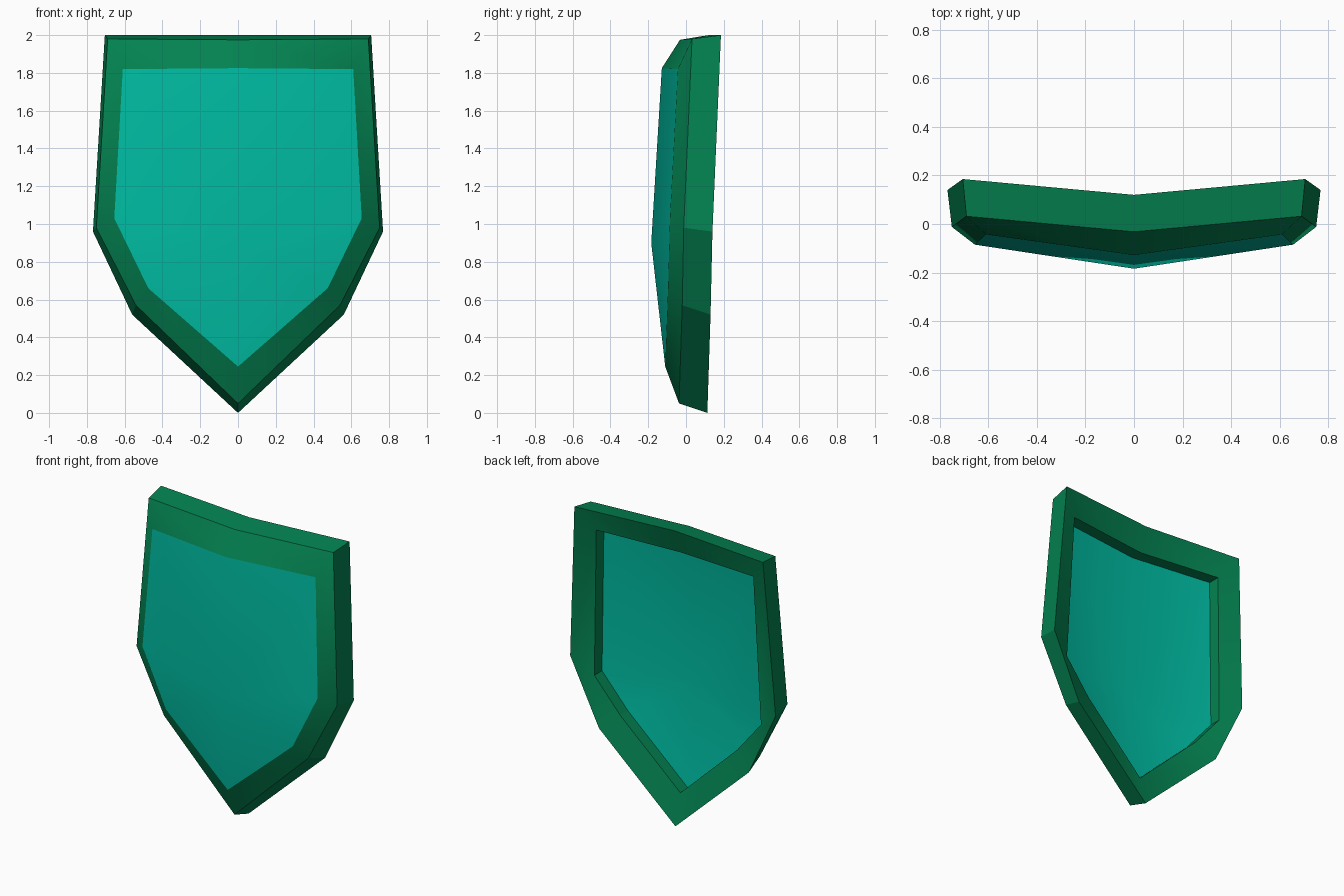
import bpy
import bmesh
from mathutils import Vector

if "Cube" in bpy.data.objects:
    bpy.data.objects.remove(bpy.data.objects["Cube"])


def material(name, rgb):
    m = bpy.data.materials.new(name)
    m.diffuse_color = (*rgb, 1)
    m.use_nodes = True
    m.node_tree.nodes["Principled BSDF"].inputs["Base Color"].default_value = m.diffuse_color
    return m


green = material("dark green", (0.001, 0.225, 0.082))
teal = material("teal", (0.0, 0.5, 0.36))


def ring(half):
    """Close a half outline (top middle ... bottom tip) by mirroring it in x."""
    pts = [Vector(p) for p in half]
    return pts + [Vector((-p.x, p.y, p.z)) for p in pts[-2:0:-1]]


def bridge(bm, a, b):
    n = len(a)
    for i in range(n):
        j = (i + 1) % n
        bm.faces.new((a[i], a[j], b[j], b[i])).smooth = True


def sharpen(bm, pairs):
    for a, b in pairs:
        bm.edges.get((a, b)).smooth = False


def finish(bm, name, mat):
    bmesh.ops.recalc_face_normals(bm, faces=bm.faces)
    me = bpy.data.meshes.new(name)
    bm.to_mesh(me)
    bm.free()
    ob = bpy.data.objects.new(name, me)
    bpy.context.collection.objects.link(ob)
    me.materials.append(mat)


# Half outlines: top middle, top corner, widest point, lower corner, tip
back_outer = ring([(0, .12, 2), (.705, .185, 2), (.768, .14, .96), (.56, .13, .52), (0, .113, 0)])
front_outer = ring([(0, -.032, 1.975), (.69, .032, 1.98), (.75, -.012, .98), (.54, -.02, .57), (0, -.037, .05)])
front_inner = ring([(0, -.128, 1.825), (.61, -.043, 1.82), (.655, -.085, 1.03), (.475, -.095, .66), (0, -.11, .245)])
back_inner = ring([(0, .065, 1.835), (.587, .12, 1.848), (.623, .089, .845), (.437, .078, .62), (0, .06, .207)])
panel_back = [p + Vector((0, -.082, 0)) for p in back_inner]

# Rim of the shield: outlines joined into a closed band
bm = bmesh.new()
rings = [[bm.verts.new(p) for p in r]
         for r in (back_outer, front_outer, front_inner, panel_back, back_inner)]
for k in range(5):
    bridge(bm, rings[k], rings[(k + 1) % 5])
# Outlines are sharp, as are the corners of the outer and inner walls
for r in rings:
    sharpen(bm, zip(r, r[1:] + r[:1]))
for k in (0, 3):
    sharpen(bm, [(rings[k][i], rings[k + 1][i]) for i in (1, 2, 3, 4, 5, 6, 7)])
finish(bm, "shield_rim", green)

# Bulging panel: front and back fans that meet the inner wall of the rim
bm = bmesh.new()
edges = []
for outline, centre in ((front_inner, (0, -.184, .9)), (panel_back, (0, -.102, .9))):
    edge = [bm.verts.new(p) for p in outline]
    c = bm.verts.new(centre)
    for i in range(len(edge)):
        bm.faces.new((c, edge[i], edge[(i + 1) % len(edge)])).smooth = True
    edges.append(edge)
bridge(bm, *edges)
for e in edges:
    sharpen(bm, zip(e, e[1:] + e[:1]))
finish(bm, "shield_panel", teal)
